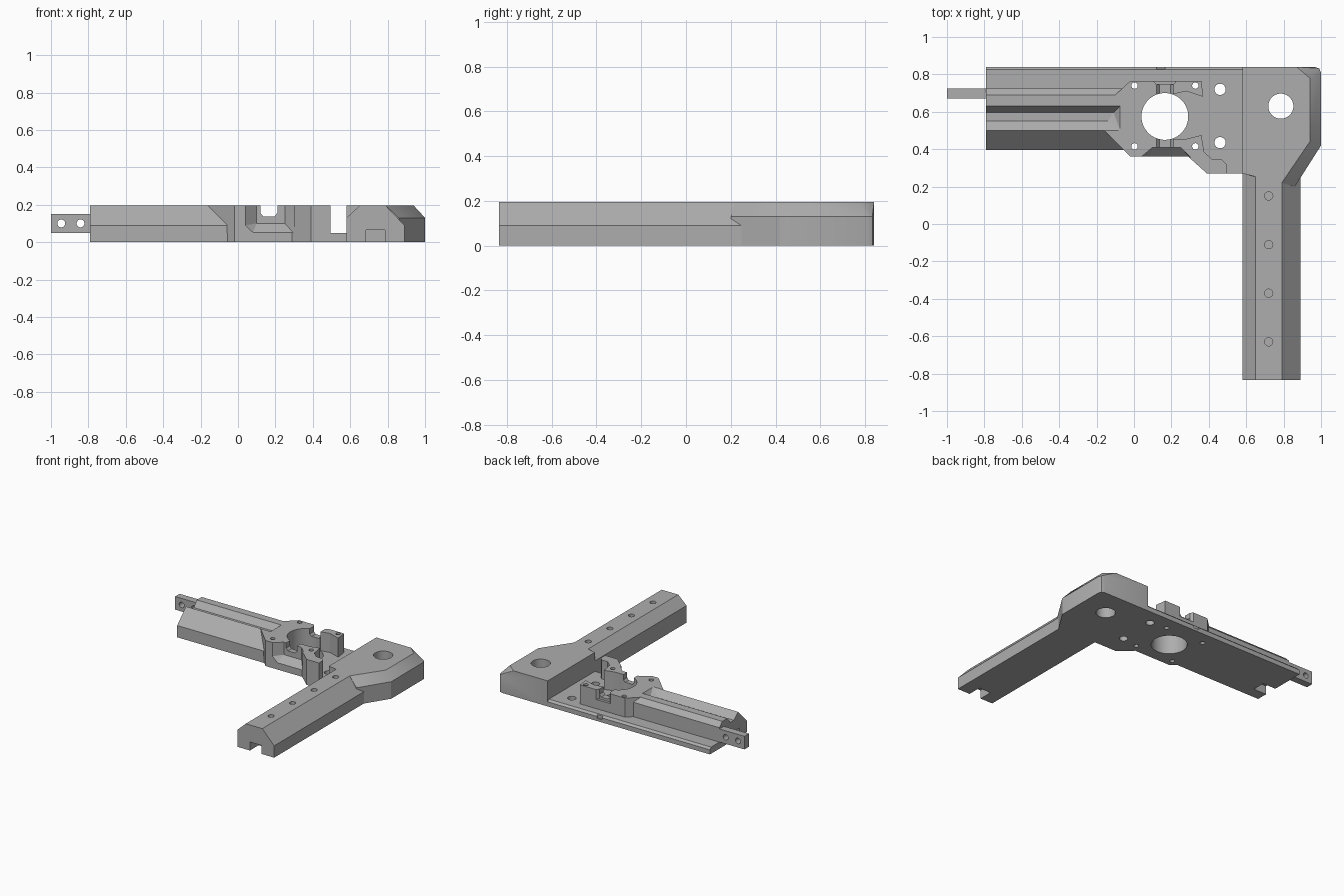
import bpy, bmesh, math
from mathutils import Vector

if "Cube" in bpy.data.objects:
    bpy.data.objects.remove(bpy.data.objects["Cube"])

TOP = 0.195
FLOOR = 0.05

grey = bpy.data.materials.new("plain grey")
grey.use_nodes = True
colour = (0.42, 0.42, 0.42, 1)
grey.diffuse_color = colour
grey.node_tree.nodes["Principled BSDF"].inputs["Base Color"].default_value = colour


def finish(name, bm):
    bmesh.ops.recalc_face_normals(bm, faces=bm.faces[:])
    mesh = bpy.data.meshes.new(name)
    bm.to_mesh(mesh)
    bm.free()
    mesh.materials.append(grey)
    obj = bpy.data.objects.new(name, mesh)
    bpy.context.collection.objects.link(obj)
    return obj


def prism(name, outline, lo, hi, axis="z"):
    """Extrude a 2D outline along an axis."""
    place = {"z": lambda a, b, t: (a, b, t),
             "y": lambda a, b, t: (a, t, b),
             "x": lambda a, b, t: (t, a, b)}[axis]
    bm = bmesh.new()
    low = [bm.verts.new(place(a, b, lo)) for a, b in outline]
    high = [bm.verts.new(place(a, b, hi)) for a, b in outline]
    bm.faces.new(low)
    bm.faces.new(high)
    n = len(outline)
    for i in range(n):
        j = (i + 1) % n
        bm.faces.new((low[i], low[j], high[j], high[i]))
    return finish(name, bm)


def hull(name, layers):
    """Convex solid around points given per height."""
    bm = bmesh.new()
    for z, points in layers:
        for x, y in points:
            bm.verts.new((x, y, z))
    out = bmesh.ops.convex_hull(bm, input=bm.verts[:])
    spare = [g for g in set(out["geom_interior"] + out["geom_unused"])
             if isinstance(g, bmesh.types.BMVert)]
    bmesh.ops.delete(bm, geom=spare, context="VERTS")
    bmesh.ops.dissolve_limit(bm, angle_limit=0.01, verts=bm.verts[:], edges=bm.edges[:])
    return finish(name, bm)


def rect(x0, x1, y0, y1):
    return [(x0, y0), (x1, y0), (x1, y1), (x0, y1)]


def drill(x, y, r, lo=-0.1, hi=0.3, axis="z", sides=32):
    ring = [(x + r * math.cos(math.tau * i / sides),
             y + r * math.sin(math.tau * i / sides)) for i in range(sides)]
    return prism("hole_cutter", ring, lo, hi, axis)


def cut(obj, cutters):
    for c in cutters:
        c.hide_render = True
        mod = obj.modifiers.new("cut", "BOOLEAN")
        mod.operation = "DIFFERENCE"
        mod.solver = "EXACT"
        mod.object = c
    deps = bpy.context.evaluated_depsgraph_get()
    mesh = bpy.data.meshes.new_from_object(obj.evaluated_get(deps))
    obj.modifiers.clear()
    obj.data = mesh


# Cutters shared by several parts
bore = drill(0.165, 0.575, 0.125, sides=64)
screws = [drill(x, y, 0.017) for x in (0.003, 0.328) for y in (0.415, 0.74)]
bolts = [drill(0.46, y, 0.03) for y in (0.435, 0.72)]
side_key = prism("side_key_cutter", rect(0.48, 0.58, -0.1, 0.065), -0.9, -0.68, "x")
groove = hull("groove_cutter", [
    (0.15, [(-0.9, 0.55), (-0.9, 0.595), (-0.11, 0.595), (-0.14, 0.55)]),
    (0.205, [(-0.9, 0.489), (-0.9, 0.638), (-0.067, 0.638), (-0.067, 0.489)])])

# Base plate with bevelled back edge
plate = prism("base_plate", [
    (-0.79, 0.395), (-0.055, 0.395), (-0.02, 0.36), (0.29, 0.36), (0.39, 0.27),
    (0.58, 0.27), (0.58, 0.84), (-0.79, 0.84)], 0, FLOOR)
back_bevel = prism("back_bevel_cutter", [(0.815, 0.06), (0.85, 0.06), (0.85, 0.025)],
                   -0.9, 0.58, "x")
back_nick = prism("back_nick_cutter", rect(0.12, 0.165, 0.83, 0.9), 0.02, 0.1)
cut(plate, [bore, side_key, back_bevel, back_nick] + screws + bolts)

# Side arm: sloped front, grooved top, small slope at the back
side_arm = prism("side_arm", [
    (0.395, FLOOR), (0.395, 0.09), (0.5, TOP), (0.69, TOP), (0.725, 0.16), (0.725, FLOOR)],
    -0.79, -0.06, "x")
cut(side_arm, [groove, side_key])

# Housing around the bore, with two jaws open to one side
housing = prism("bore_housing", [
    (-0.16, 0.5), (-0.02, 0.36), (0.29, 0.36), (0.39, 0.27), (0.495, 0.27),
    (0.495, 0.32), (0.47, 0.345), (0.42, 0.345), (0.375, 0.385), (0.36, 0.475),
    (0.28, 0.455), (0.21, 0.455), (0.165, 0.575), (0.21, 0.695), (0.28, 0.71),
    (0.37, 0.68), (0.36, 0.765), (-0.02, 0.765), (-0.1, 0.69)], FLOOR, TOP)
slot = prism("slot_cutter", [
    (0.12, 0.3), (0.12, 0.155), (0.135, 0.138), (0.195, 0.138), (0.21, 0.155), (0.21, 0.3)],
    0.3, 0.8, "y")
recess = hull("front_recess_cutter", [
    (0.052, rect(0.08, 0.295, 0.35, 0.36)),
    (0.09, rect(0.04, 0.3, 0.35, 0.36)),
    (0.10, [(0.1, 0.41), (0.25, 0.41)]),
    (0.25, rect(0.04, 0.3, 0.35, 0.36) + [(0.1, 0.41), (0.25, 0.41)])])
flare = hull("back_flare_cutter", [
    (z, [(0.1, 0.77), (0.12, 0.745), (0.21, 0.745), (0.23, 0.77)]) for z in (0.12, 0.25)])
cut(housing, [bore, slot, recess, flare, groove] + screws)

# Corner block with sloped outer edges
outer = [(0.58, 0.27), (0.58, 0.84), (0.965, 0.84), (0.99, 0.832), (1.0, 0.81),
         (1.0, 0.42), (0.86, 0.2)]
corner = hull("corner_block", [
    (0, outer), (0.13, outer),
    (TOP, [(0.58, 0.27), (0.58, 0.84), (0.87, 0.84), (0.94, 0.78), (0.94, 0.44),
           (0.79, 0.22)])])
cut(corner, [drill(0.785, 0.63, 0.067, sides=48)])

# Long arm with sloped edges, blind holes and an end key slot
long_arm = prism("long_arm", [
    (0.58, 0), (0.58, 0.13), (0.65, TOP), (0.79, TOP), (0.89, 0.09), (0.89, 0)],
    -0.835, 0.27, "y")
end_key = prism("end_key_cutter", rect(0.685, 0.785, -0.1, 0.065), -0.9, -0.73, "y")
pins = [drill(0.72, 0.15 - 0.26 * i, 0.022, 0.1, 0.3) for i in range(4)]
cut(long_arm, [end_key] + pins)

# Mounting tab with two cross holes
tab = prism("mounting_tab", rect(-1, -0.78, 0.67, 0.724), FLOOR, 0.15)
cut(tab, [drill(x, 0.1, 0.021, 0.6, 0.8, "y") for x in (-0.945, -0.842)])

# Remove the used cutters and shade the parts
for obj in list(bpy.data.objects):
    if obj.name.split(".")[0].endswith("_cutter"):
        bpy.data.objects.remove(obj)
bpy.ops.object.select_all(action="DESELECT")
parts = [plate, side_arm, housing, corner, long_arm, tab]
for obj in parts:
    obj.select_set(True)
bpy.context.view_layer.objects.active = plate
bpy.ops.object.shade_smooth_by_angle(angle=math.radians(25))
